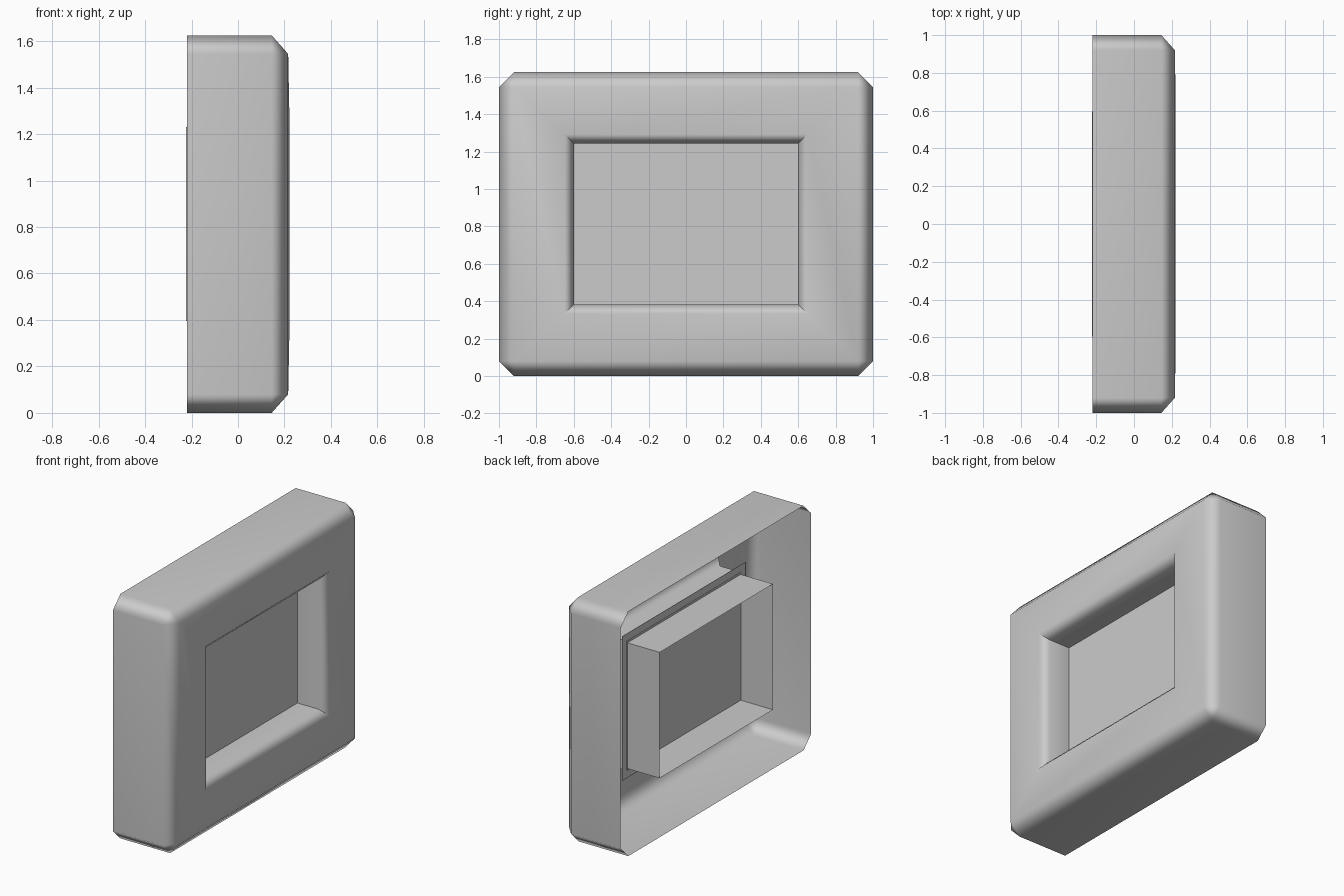
import bpy, bmesh

if "Cube" in bpy.data.objects:
    bpy.data.objects.remove(bpy.data.objects["Cube"])

ZC = 0.8125  # height of the centre line


def loft(name, rings, cap=False):
    """Skin rectangular rings (x, half width, half height, corner cut) along x."""
    bm = bmesh.new()
    loops = []
    for x, hy, hz, c in rings:
        pts = [(c - hy, -hz), (hy - c, -hz), (hy, c - hz), (hy, hz - c),
               (hy - c, hz), (c - hy, hz), (-hy, hz - c), (-hy, c - hz)]
        loops.append([bm.verts.new((x, y, ZC + z)) for y, z in pts])
    for a, b in zip(loops, loops[1:]):
        for j in range(8):
            k = (j + 1) % 8
            bm.faces.new((a[j], a[k], b[k], b[j]))
    if cap:
        bm.faces.new(loops[-1])
    bmesh.ops.remove_doubles(bm, verts=bm.verts[:], dist=0.0005)
    me = bpy.data.meshes.new(name)
    bm.to_mesh(me)
    bm.free()
    ob = bpy.data.objects.new(name, me)
    bpy.context.collection.objects.link(ob)
    return ob


# Open-backed bevelled frame with its recessed opening
frame = loft("frame", [
    (-0.22, 1.0, 0.8125, 0.08),
    (0.145, 1.0, 0.8125, 0.08),
    (0.216, 0.92, 0.7325, 0),
    (0.221, 0.65, 0.48, 0),
    (0.17, 0.60, 0.43, 0),
    (0.015, 0.60, 0.43, 0),
])
bpy.ops.object.select_all(action='DESELECT')
frame.select_set(True)
bpy.context.view_layer.objects.active = frame
bpy.ops.object.shade_smooth_by_angle(angle=1.0)
wn = frame.modifiers.new("flat_faces", 'WEIGHTED_NORMAL')
wn.keep_sharp = True

# Thin pane closing the opening
loft("pane", [(0.015, 0.65, 0.48, 0), (0.017, 0.65, 0.48, 0)], cap=True)

# Open box of walls behind the pane
loft("rear_box", [(-0.223, 0.595, 0.418, 0), (0.014, 0.595, 0.418, 0)], cap=True)
